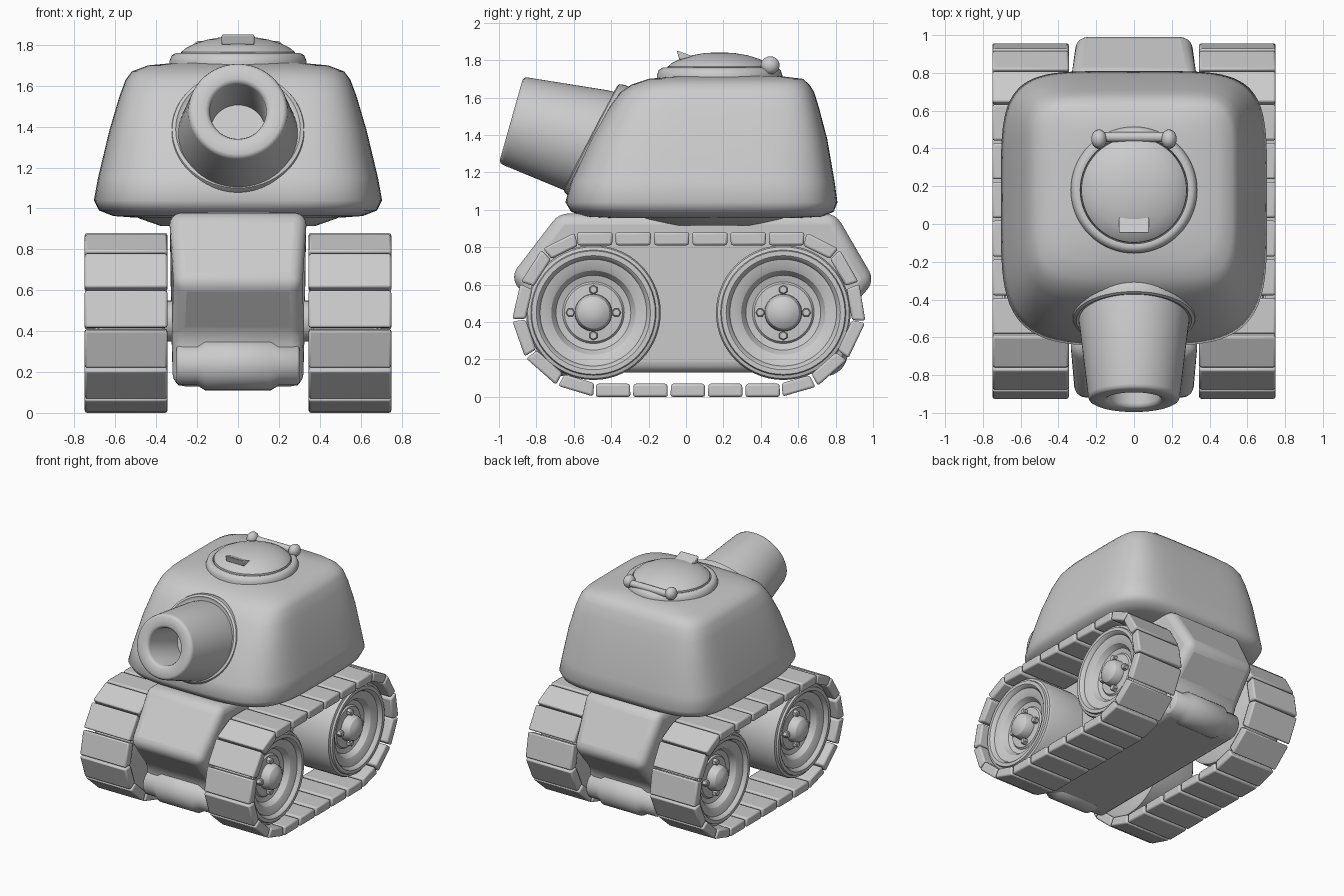
import bpy, bmesh, math
from mathutils import Vector, Matrix

if "Cube" in bpy.data.objects:
    bpy.data.objects.remove(bpy.data.objects["Cube"])


def finish(name, bm, bevel=0, segs=3, angle=35):
    bmesh.ops.remove_doubles(bm, verts=bm.verts, dist=1e-5)
    bmesh.ops.recalc_face_normals(bm, faces=bm.faces)
    me = bpy.data.meshes.new(name)
    bm.to_mesh(me)
    bm.free()
    ob = bpy.data.objects.new(name, me)
    bpy.context.collection.objects.link(ob)
    if bevel:
        m = ob.modifiers.new("bevel", 'BEVEL')
        m.width, m.segments, m.limit_method = bevel, segs, 'ANGLE'
        m.angle_limit = math.radians(25)
    bpy.ops.object.select_all(action='DESELECT')
    ob.select_set(True)
    bpy.context.view_layer.objects.active = ob
    bpy.ops.object.shade_smooth_by_angle(angle=math.radians(angle))
    return ob


def add_loft(bm, rings):
    """Skin a stack of rings with equal point counts and cap both ends."""
    vs = [[bm.verts.new(p) for p in r] for r in rings]
    n = len(vs[0])
    for a, b in zip(vs, vs[1:]):
        for i in range(n):
            bm.faces.new((a[i], a[(i + 1) % n], b[(i + 1) % n], b[i]))
    bm.faces.new(vs[0])
    bm.faces.new(vs[-1])


def add_lathe(bm, profile, mat, n=48):
    """Spin (radius, height) points about the local z of mat."""
    add_loft(bm, [[mat @ Vector((r * math.cos(2 * math.pi * i / n),
                                 r * math.sin(2 * math.pi * i / n), h))
                   for i in range(n)] for r, h in profile])


def lathe(name, profile, mat, n=48, angle=35):
    bm = bmesh.new()
    add_lathe(bm, profile, mat, n)
    return finish(name, bm, angle=angle)


T = Matrix.Translation


def rot(deg, axis):
    return Matrix.Rotation(math.radians(deg), 4, axis)


# Hull: side profile (y, z, half width), bevelled
hull = [(-0.68, 0.98, .34), (-0.94, 0.64, .31), (-0.73, 0.37, .32), (-0.72, 0.13, .32),
        (0.78, 0.13, .32), (0.79, 0.37, .32), (1.01, 0.62, .30), (0.80, 0.98, .34)]
bm = bmesh.new()
add_loft(bm, [[(s * w, y, z) for y, z, w in hull] for s in (-1, 1)])
finish("hull", bm, 0.06, 4)

# Transmission bulges low on both hull ends
for name, y in (("front_gearbox", -0.68), ("rear_gearbox", 0.74)):
    lathe(name, [(.09, -.30), (.10, -.29), (.10, -.20), (.125, -.16), (.125, .16),
                 (.10, .20), (.10, .29), (.09, .30)],
          T((0, y, 0.235)) @ rot(90, 'Y'), 32, 60)

# Turret: stacked rounded-square sections (z, half width, front y, back y, squareness)
sections = [(.955, .50, -.42, .60, 4), (.963, .61, -.54, .73, 4.5), (.99, .68, -.615, .79, 5),
            (1.04, .705, -.645, .81, 5), (1.15, .685, -.615, .795, 5), (1.38, .63, -.51, .755, 5.5),
            (1.55, .58, -.41, .71, 6), (1.63, .55, -.35, .685, 6), (1.67, .52, -.29, .66, 6),
            (1.70, .44, -.20, .625, 6), (1.715, .28, -.05, .50, 5)]
rings = []
for z, hx, y0, y1, n in sections:
    ring = []
    for i in range(80):
        t = 2 * math.pi * (i + 0.5) / 80
        c, s = math.cos(t), math.sin(t)
        k = n if s > 0 else n - 1
        ring.append((math.copysign(abs(c) ** (2 / k), c) * hx,
                     (y0 + y1) / 2 + math.copysign(abs(s) ** (2 / k), s) * (y1 - y0) / 2, z))
    rings.append(ring)
bm = bmesh.new()
add_loft(bm, rings)
finish("turret", bm, angle=50)
lathe("turret_neck", [(.52, .97), (.48, .95), (.38, .915), (0, .915)], T((0, .15, 0)))

# Gun: tilted tapered barrel with open bore, and collar on the turret face
lathe("gun_barrel", [(.30, -.62), (.293, -.45), (.243, -.025), (.237, -.008), (.222, 0), (.16, 0),
                     (.145, -.008), (.138, -.025), (.135, -.38), (0, -.38)],
      T((0, -.935, 1.48)) @ rot(74.2, 'X'), 64, 50)
lathe("gun_collar", [(.335, -.10), (.332, -.015), (.322, .012), (.305, .018), (.29, .005), (0, .0)],
      T((0, -.495, 1.38)) @ rot(62.6, 'X'), 64, 50)

# Hatch: rim, domed lid, grip and hinge
C = T((0, .18, 0))
lathe("hatch_rim", [(.335, 1.68), (.335, 1.72), (.325, 1.748), (.305, 1.76), (.285, 1.755),
                    (.28, 1.70)], C, 64, 50)
lathe("hatch_lid", [(.28, 1.73), (.278, 1.765), (.255, 1.785), (.21, 1.807), (.15, 1.826),
                    (.08, 1.838), (0, 1.842)], C, 64, 40)
bm = bmesh.new()
add_loft(bm, [[(x, y, z) for y, z in ((-.05, 1.852), (-.035, 1.80), (.04, 1.82), (0, 1.834))]
              for x in (-.08, .08)])
finish("hatch_grip", bm, 0.006, 2)
H = T((0, .46, 1.765)) @ rot(90, 'Y')
lathe("hinge_bar", [(.026, -.17), (.026, .17)], H, 20)
for s, side in ((-1, "left"), (1, "right")):
    ball = [(.046 * math.sin(a * math.pi / 10), .046 * -math.cos(a * math.pi / 10))
            for a in range(11)]
    lathe(side + "_hinge_knob", ball, T((s * .185, .45, 1.772)) @ Matrix.Diagonal((.9, 1.1, 1.05, 1)), 24)

# Track path: outer corners of the links (y, z)
path = [(-.59 + .205 * i, .88) for i in range(7)]
path += [(.82, .79), (.925, .61), (.96, .40), (.865, .20), (.70, .055)]
path += [(.51 - .2 * i, 0) for i in range(6)]
path += [(-.69, .06), (-.86, .21), (-.93, .41), (-.885, .61), (-.77, .79)]
path = [Vector(p) for p in path]

wheel = [(.34, .36), (.36, .37), (.36, .665), (.352, .68), (.335, .685), (.33, .70), (.305, .70),
         (.295, .692), (.285, .67), (.25, .662), (.225, .65), (.20, .61), (.165, .60), (.155, .612),
         (.10, .615), (.098, .65), (.085, .68), (.055, .70), (.025, .708), (0, .71)]

for s, side in ((-1, "left"), (1, "right")):
    # Track made of separate plates
    bm = bmesh.new()
    for a, b in zip(path, path[1:] + path[:1]):
        d = (b - a).normalized()
        inward = Vector((d.y, -d.x)) * .07
        curved = abs(d.y) > .01
        g, gi = .007, (.022 if curved else .010)
        quad = [a + d * g, b - d * g, b - d * gi + inward, a + d * gi + inward]
        add_loft(bm, [[(s * x, p.x, p.y) for p in quad] for x in (.345, .75)])
    finish(side + "_track", bm, 0.012, 2)
    # Road wheels with axles and hub bolts
    for y, pos in ((-.495, "front"), (.52, "rear")):
        M = T((0, y, .45)) @ rot(90 * s, 'Y')
        lathe(f"{side}_{pos}_wheel", wheel, M, 56, 32)
        lathe(f"{side}_{pos}_axle", [(.10, .25), (.10, .40)], M, 24)
        bm = bmesh.new()
        for k in range(4):
            B = M @ rot(90 * k, 'Z') @ T((.123, 0, 0))
            add_lathe(bm, [(.025, .59), (.025, .64), (.019, .647)], B, 6)
        finish(f"{side}_{pos}_hub_bolts", bm)
